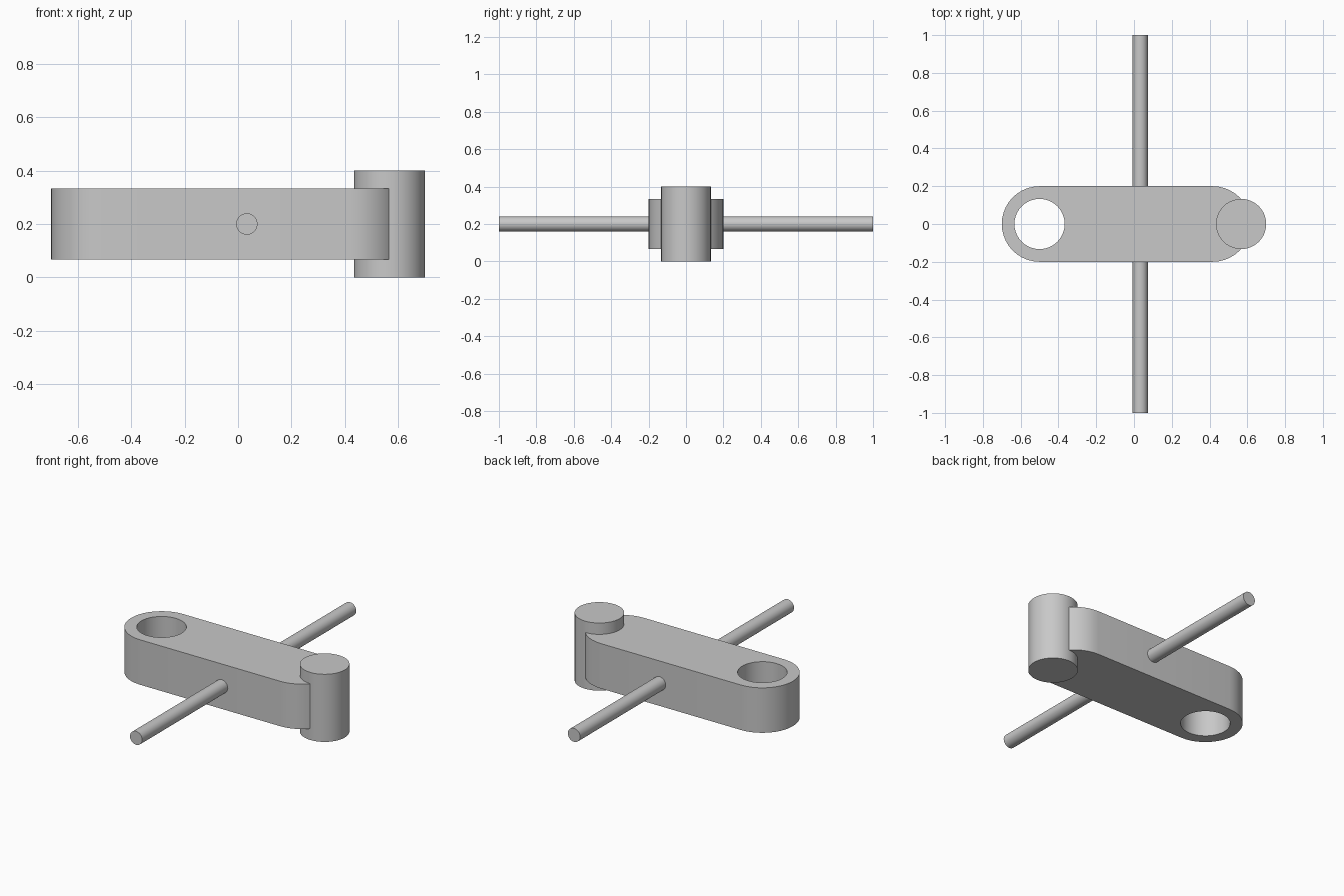
import bpy, math
from mathutils import Vector

cube = bpy.data.objects.get("Cube")
if cube:
    bpy.data.objects.remove(cube, do_unlink=True)

# One plain grey for every part
grey = bpy.data.materials.new("light_grey")
grey.use_nodes = True
colour = (0.58, 0.58, 0.58, 1)
grey.diffuse_color = colour
grey.node_tree.nodes["Principled BSDF"].inputs["Base Color"].default_value = colour

MID_Z = 0.2
SEGMENTS = 40
HOLE_X, PIN_X, ROD_X = -0.5, 0.567, 0.033
PIN_RADIUS = 0.133


def finish(obj, name):
    obj.name = obj.data.name = name
    obj.data.materials.clear()
    obj.data.materials.append(grey)
    bpy.ops.object.select_all(action="DESELECT")
    obj.select_set(True)
    bpy.context.view_layer.objects.active = obj
    bpy.ops.object.shade_smooth_by_angle(angle=math.radians(30))


def cylinder(name, radius, length, x, tilt=0):
    bpy.ops.mesh.primitive_cylinder_add(
        vertices=SEGMENTS, radius=radius, depth=length,
        location=(x, 0, MID_Z), rotation=(tilt, 0, 0))
    obj = bpy.context.object
    finish(obj, name)
    return obj


def arc(centre_x, radius, start):
    steps = SEGMENTS // 2
    angles = [start + math.pi * i / steps for i in range(steps + 1)]
    return [Vector((centre_x + radius * math.cos(a), radius * math.sin(a), 0))
            for a in angles]


# Link arm: a rounded bar
half_height = 0.133
outline = arc(HOLE_X, 0.2, math.pi / 2) + arc(0.417, 0.2, -math.pi / 2)
n = len(outline)
low, high = MID_Z - half_height, MID_Z + half_height
verts = [(p.x, p.y, z) for z in (low, high) for p in outline]
faces = [tuple(reversed(range(n))), tuple(range(n, 2 * n))]
faces += [(i, (i + 1) % n, n + (i + 1) % n, n + i) for i in range(n)]
mesh = bpy.data.meshes.new("link_arm")
mesh.from_pydata(verts, [], faces)
arm = bpy.data.objects.new("link_arm", mesh)
bpy.context.collection.objects.link(arm)
arm.data.materials.append(grey)

# Round hole through one end
cutter = cylinder("hole_cutter", PIN_RADIUS, 1, HOLE_X)
cutter.hide_render = True
cut = arm.modifiers.new("hole", "BOOLEAN")
cut.operation = "DIFFERENCE"
cut.solver = "EXACT"
cut.object = cutter
bpy.context.view_layer.objects.active = arm
bpy.ops.object.modifier_apply(modifier=cut.name)
bpy.data.objects.remove(cutter, do_unlink=True)
finish(arm, "link_arm")

# Upright pin at the other end and the long cross rod
cylinder("pin", PIN_RADIUS, 0.4, PIN_X)
cylinder("cross_rod", 0.04, 2, ROD_X, math.pi / 2)
